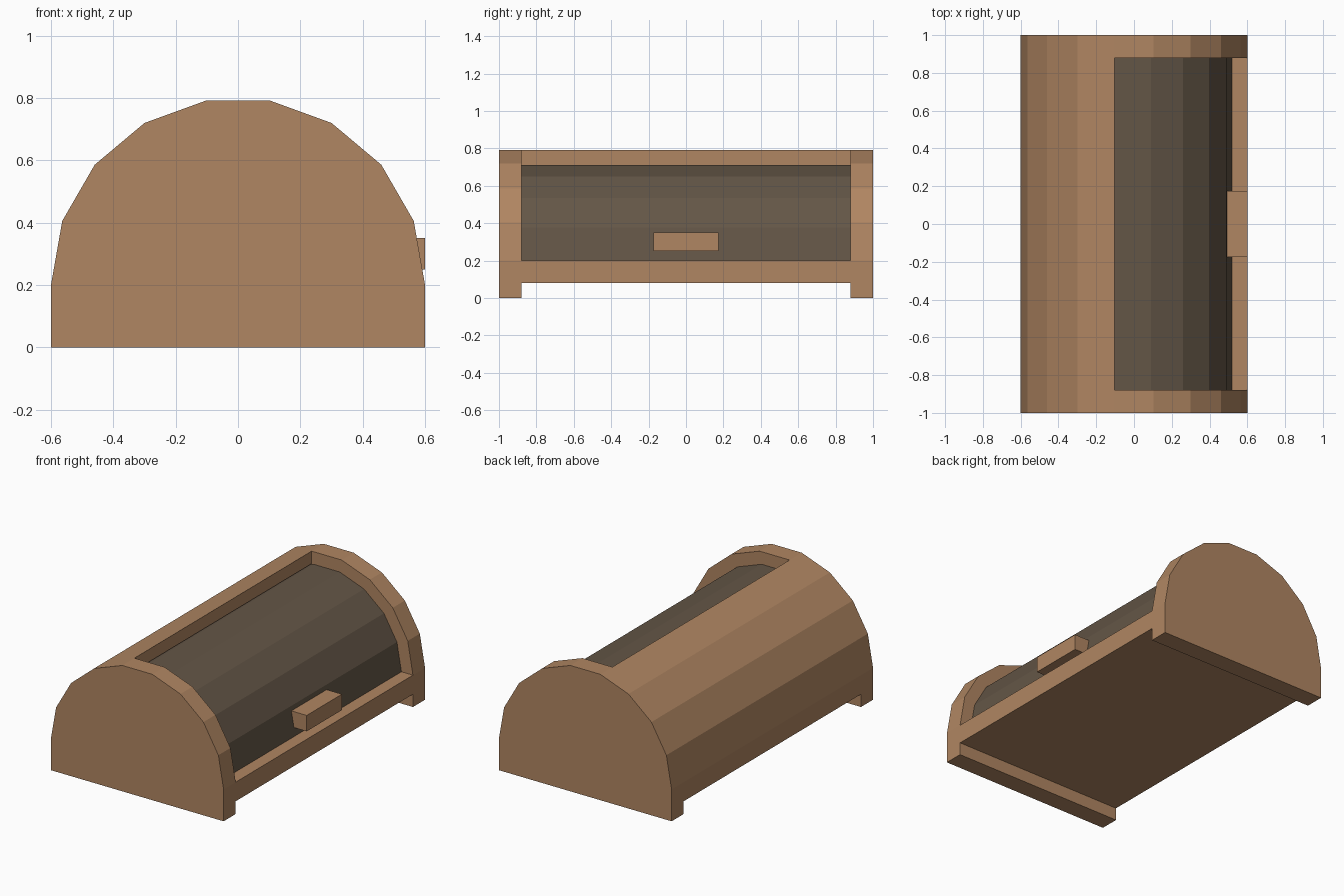
import bpy, bmesh, math

if "Cube" in bpy.data.objects:
    bpy.data.objects.remove(bpy.data.objects["Cube"])


def material(name, rgb):
    m = bpy.data.materials.new(name)
    m.diffuse_color = (*rgb, 1)
    m.use_nodes = True
    m.node_tree.nodes["Principled BSDF"].inputs["Base Color"].default_value = m.diffuse_color
    return m


wood = material("warm wood", (0.434, 0.238, 0.122))
dark = material("dark shutter", (0.127, 0.093, 0.062))


def arc(r, a0, a1):
    # 20 degree steps around the centre (0, 0.2), in the xz plane
    n = abs(a1 - a0) // 20
    step = 20 if a1 > a0 else -20
    return [(r * math.cos(math.radians(a0 + i * step)),
             0.2 + r * math.sin(math.radians(a0 + i * step))) for i in range(n + 1)]


def extrude(name, profile, y0, y1, mat):
    bm = bmesh.new()
    f = bm.faces.new([bm.verts.new((x, y0, z)) for x, z in profile])
    res = bmesh.ops.extrude_face_region(bm, geom=[f], use_keep_orig=True)
    for v in res["geom"]:
        if isinstance(v, bmesh.types.BMVert):
            v.co.y = y1
    bmesh.ops.recalc_face_normals(bm, faces=bm.faces)
    me = bpy.data.meshes.new(name)
    bm.to_mesh(me)
    bm.free()
    me.materials.append(mat)
    ob = bpy.data.objects.new(name, me)
    bpy.context.collection.objects.link(ob)
    return ob


# End panels, reaching the ground
panel = [(0.6, 0)] + arc(0.6, 0, 180) + [(-0.6, 0)]
extrude("front_end_panel", panel, -1.0, -0.88, wood)
extrude("back_end_panel", panel, 0.88, 1.0, wood)

# Raised base with the fixed half of the curved shell
top = arc(0.6, 100, 100)[0]
shell = ([(-0.6, 0.08), (0.6, 0.08), (0.6, 0.2), (0.52, 0.2), (-0.52, 0.2)]
         + arc(0.52, 160, 120) + [(top[0], 0.712)] + arc(0.6, 100, 180))
extrude("base_and_shell", shell, -0.88, 0.88, wood)

# Recessed roll shutter, tucked under the shell
extrude("roll_shutter", arc(0.52, 0, 120) + [(0, 0.2)], -0.88, 0.88, dark)

# Handle
extrude("handle", [(0.47, 0.25), (0.6, 0.25), (0.6, 0.35), (0.47, 0.35)], -0.175, 0.175, wood)
